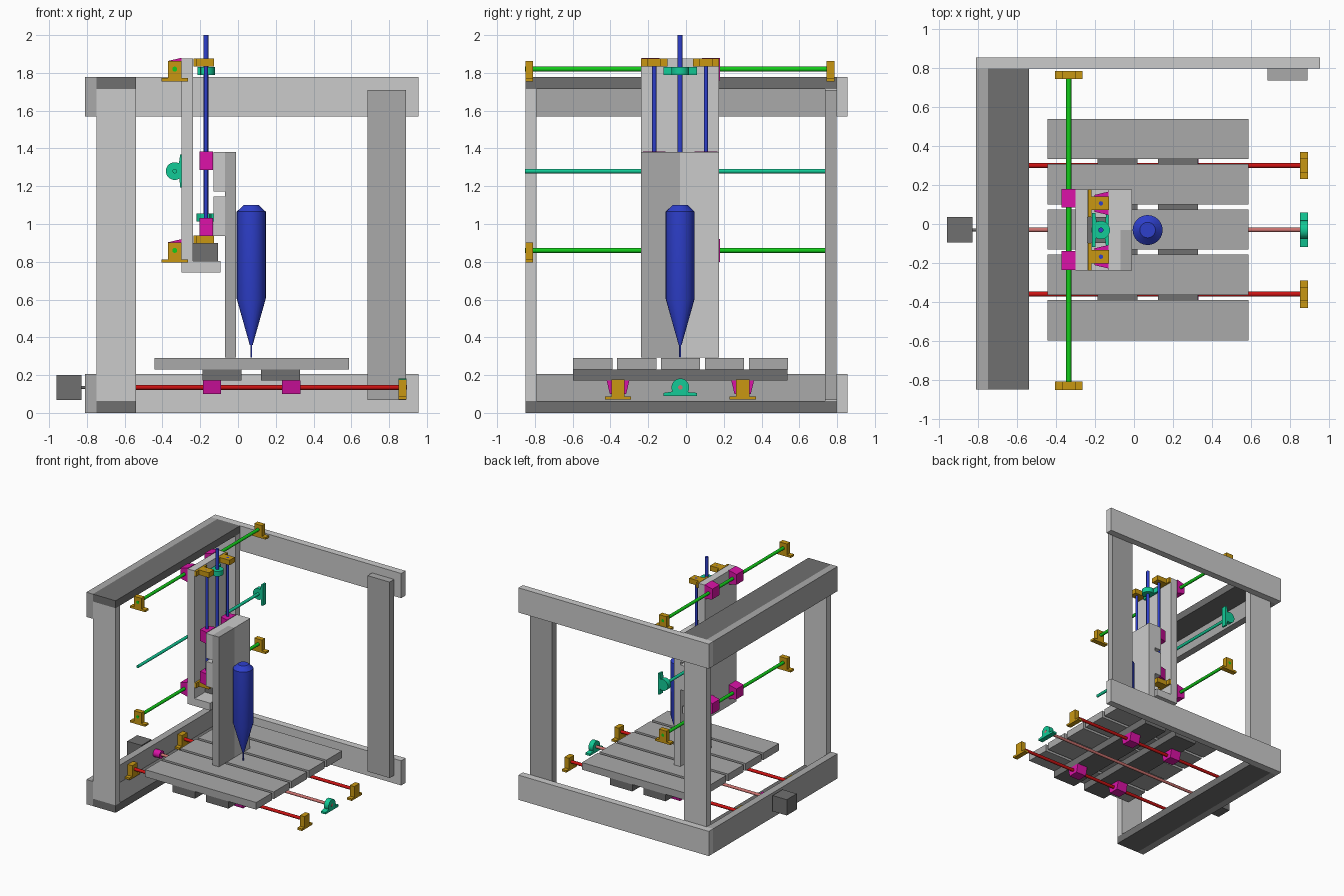
import bpy, bmesh, math
from mathutils import Vector

if "Cube" in bpy.data.objects:
    bpy.data.objects.remove(bpy.data.objects["Cube"])

COLORS = {
    "light_grey": (0.60, 0.60, 0.60), "mid_grey": (0.40, 0.40, 0.40),
    "dark_grey": (0.16, 0.16, 0.16), "gold": (0.58, 0.31, 0.006),
    "magenta": (0.70, 0.006, 0.38), "red": (0.60, 0.006, 0.006),
    "green": (0.006, 0.60, 0.01), "blue": (0.027, 0.05, 0.60),
    "teal": (0.006, 0.60, 0.31), "salmon": (0.60, 0.17, 0.16),
}
MATS = {}
for n, c in COLORS.items():
    MATS[n] = bpy.data.materials.new(n)
    MATS[n].diffuse_color = (*c, 1)

X, Y, Z = Vector((1, 0, 0)), Vector((0, 1, 0)), Vector((0, 0, 1))


def finish(name, bm, color, smooth=False):
    bmesh.ops.recalc_face_normals(bm, faces=bm.faces[:])
    me = bpy.data.meshes.new(name)
    bm.to_mesh(me)
    bm.free()
    me.materials.append(MATS[color])
    ob = bpy.data.objects.new(name, me)
    bpy.context.collection.objects.link(ob)
    if smooth:
        bpy.ops.object.select_all(action='DESELECT')
        ob.select_set(True)
        bpy.context.view_layer.objects.active = ob
        bpy.ops.object.shade_smooth_by_angle(angle=math.radians(25))
    return ob


def box(name, color, x0, x1, y0, y1, z0, z1):
    bm = bmesh.new()
    bmesh.ops.create_cube(bm, size=1)
    for v in bm.verts:
        v.co = Vector((x1 if v.co.x > 0 else x0, y1 if v.co.y > 0 else y0, z1 if v.co.z > 0 else z0))
    return finish(name, bm, color)


def prism(name, color, profile, center, axis, mount, length, smooth=False):
    """Extrude a (across, towards-mount) profile along the rod axis."""
    u, c = axis.cross(mount), Vector(center)
    bm = bmesh.new()
    f = bm.faces.new([bm.verts.new(c + u * p + mount * q - axis * length / 2) for p, q in profile])
    r = bmesh.ops.extrude_face_region(bm, geom=[f])
    for v in r["geom"]:
        if isinstance(v, bmesh.types.BMVert):
            v.co += axis * length
    return finish(name, bm, color, smooth)


def lathe(name, color, start, axis, rings, seg=24):
    """Round part from (distance, radius) rings along an axis."""
    side = Z if abs(axis.z) < 0.5 else X
    other, s = axis.cross(side), Vector(start)
    bm = bmesh.new()
    loops = []
    for d, r in rings:
        angles = [2 * math.pi * i / seg for i in range(seg)]
        loops.append([bm.verts.new(s + axis * d + (side * math.cos(a) + other * math.sin(a)) * r) for a in angles])
    for a, b in zip(loops, loops[1:]):
        for i in range(seg):
            j = (i + 1) % seg
            bm.faces.new((a[i], a[j], b[j], b[i]))
    bm.faces.new(loops[0])
    bm.faces.new(loops[-1])
    return finish(name, bm, color, True)


def rod(name, color, start, axis, length, r):
    return lathe(name, color, start, axis, [(0, r), (length, r)])


BRACKET = [(-.07, .065), (.07, .065), (.07, .048), (.035, .048),
           (.035, -.042), (-.035, -.042), (-.035, .048), (-.07, .048)]
BEARING = [(-.06, .036), (.06, .036), (.043, -.036), (-.043, -.036)]
ARC = [(.047 * math.cos(math.radians(a)), .047 * math.sin(math.radians(a))) for a in range(32, -213, -12)]
PILLOW = [(-.088, .045), (.088, .045), (.088, .029)] + ARC + [(-.088, .029)]


def bracket(name, c, axis, mount):
    prism(name, "gold", BRACKET, c, axis, mount, 0.042)


def bearing(name, c, axis, mount):
    prism(name, "magenta", BEARING, c, axis, mount, 0.096)


def pillow(name, c, axis, mount):
    prism(name, "teal", PILLOW, c, axis, mount, 0.042, True)


# Frame: boards 0.06 thick and 0.21 wide
for lvl, z0, f0 in (("lower", 0, 0), ("upper", 1.57, 1.715)):
    box(f"{lvl}_back_beam", "light_grey", -.81, .955, .797, .855, z0, z0 + .207)
    box(f"{lvl}_side_beam", "mid_grey", -.81, -.75, -.85, .797, z0, z0 + .207)
    box(f"{lvl}_side_flat_board", "dark_grey", -.75, -.54, -.85, .797, f0, f0 + .062)
box("front_left_post", "light_grey", -.75, -.54, -.85, -.792, .062, 1.715)
box("back_left_post", "light_grey", -.75, -.54, .737, .797, .062, 1.715)
box("back_right_post", "mid_grey", .685, .89, .737, .797, .068, 1.71)

# Bed: five slats on two cross bars
for i in range(5):
    y = -.597 + i * .2325
    box(f"bed_slat_{i + 1}", "mid_grey", -.443, .587, y, y + .207, .231, .291)
for i, x in enumerate((-.188, .122)):
    box(f"bed_cross_bar_{i + 1}", "dark_grey", x, x + .207, -.597, .537, .171, .231)

# Bed rails with brackets and bearings
for y in (-.36, .30):
    rod("bed_rail", "red", (-.745, y, .135), X, 1.635, .013)
    for x in (-.725, .872):
        bracket("bed_rail_bracket", (x, y, .135), X, -Z)
    for x in (-.137, .282):
        bearing("bed_bearing", (x, y, .135), X, Z)

# Bed drive: motor, shaft, coupler, screw, end bearing
box("bed_motor", "dark_grey", -.96, -.828, -.096, .036, .068, .2)
rod("bed_motor_shaft", "dark_grey", (-.83, -.03, .135), X, .1, .008)
rod("bed_coupler", "magenta", (-.745, -.03, .135), X, .06, .032)
rod("bed_screw", "salmon", (-.70, -.03, .135), X, 1.594, .012)
pillow("bed_screw_bearing", (.872, -.03, .135), X, -Z)

# Cross rails carrying the carriage
for z in (.86, 1.82):
    rod("cross_rail", "green", (-.335, -.852, z), Y, 1.638, .013)
    for y in (-.83, .765):
        bracket("cross_rail_bracket", (-.335, y, z), Y, -Z)
    for y in (-.187, .132):
        bearing("carriage_bearing", (-.335, y, z), Y, X)
rod("cross_screw", "teal", (-.335, -.852, 1.28), Y, 1.638, .012)
pillow("cross_screw_bearing", (-.335, .765, 1.28), Y, X)

# Carriage: two upright boards on a foot board
for name, y0, y1 in (("front", -.238, -.031), ("back", -.031, .176)):
    box(f"carriage_{name}_board", "light_grey", -.3, -.238, y0, y1, .805, 1.875)
box("carriage_foot_board", "light_grey", -.3, -.092, -.238, .176, .743, .805)
box("lift_motor", "dark_grey", -.238, -.105, -.097, .036, .805, .9)

# Lift rails, brackets and bearings
for y in (-.168, .106):
    rod("lift_rail", "blue", (-.17, y, .9), Z, .975, .011)
    for z in (.918, 1.854):
        bracket("lift_rail_bracket", (-.17, y, z), Z, -X)
    for z in (.985, 1.335):
        bearing("lift_bearing", (-.168, y, z), Z, X)
rod("lift_screw", "blue", (-.17, -.031, .9), Z, 1.1, .013)
pillow("lift_screw_bearing", (-.17, -.031, 1.81), Z, -X)
pillow("lift_screw_nut", (-.172, -.031, 1.035), Z, X)

# Lift head: two cross boards and two tool boards
for z in (.937, 1.172):
    box("lift_cross_board", "light_grey", -.131, -.07, -.238, .176, z, z + .208)
box("front_tool_board", "mid_grey", -.07, -.01, -.238, -.031, .293, 1.38)
box("back_tool_board", "light_grey", -.07, -.01, -.031, .176, .293, 1.38)

# Cutting spindle with tapered nose and bit
lathe("spindle", "blue", (.07, -.031, 0), Z,
      [(.292, .005), (.36, .005), (.36, .008), (.605, .077), (1.065, .077), (1.1, .04)])

for m in bpy.data.materials:
    if m.users and not m.is_grease_pencil:
        m.use_nodes = True
        m.node_tree.nodes["Principled BSDF"].inputs["Base Color"].default_value = m.diffuse_color
